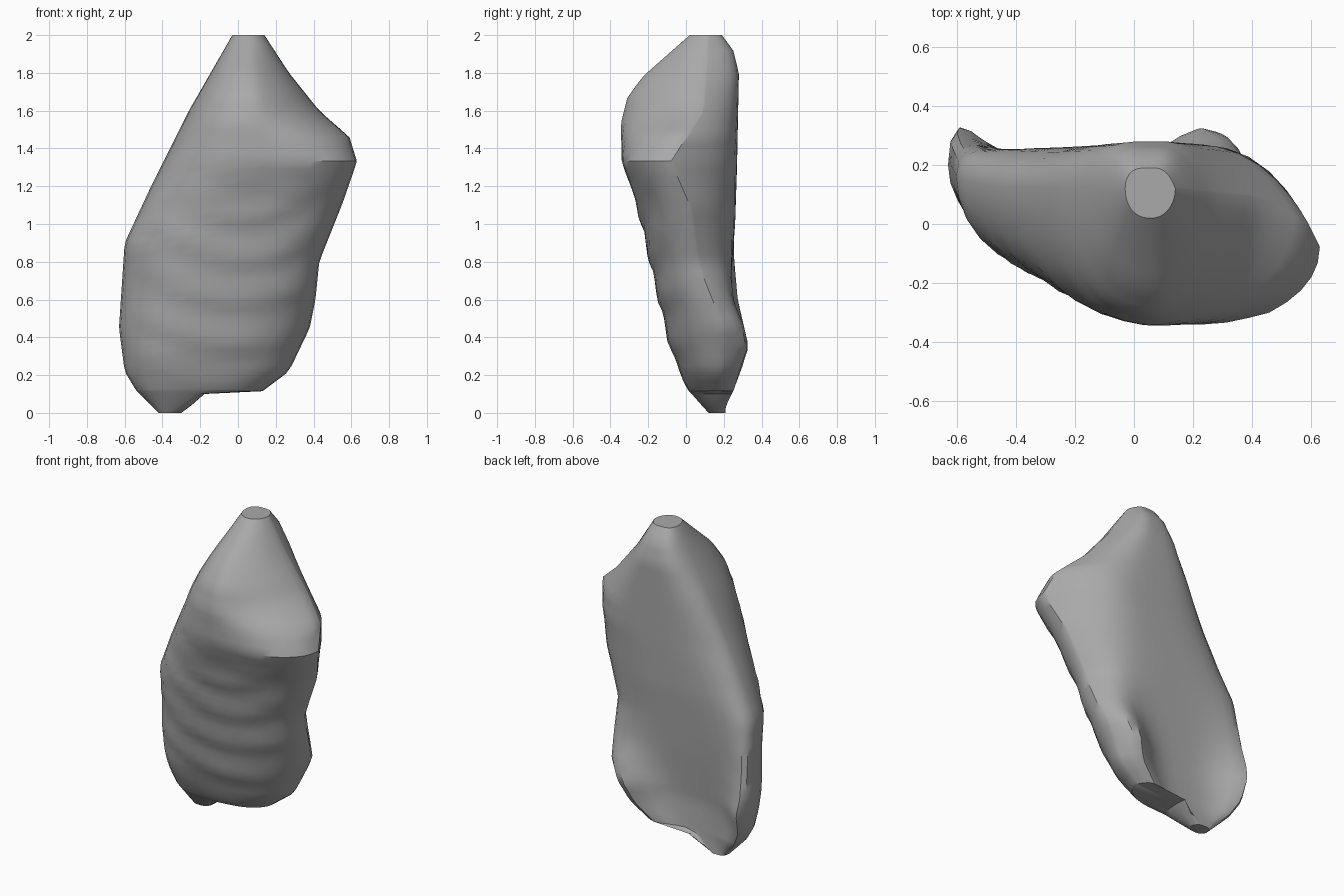
import bpy
import bmesh
import math
import random

cube = bpy.data.objects.get("Cube")
if cube:
    bpy.data.objects.remove(cube, do_unlink=True)

random.seed(4)
SIDE_STEPS = 18
LEVEL_COUNT = 48

# Outline curves: (height, value) keys, from the base to the tip
LEFT_X = [(0, -.42), (.12, -.54), (.22, -.6), (.45, -.63), (.9, -.6), (1.2, -.46), (1.6, -.26), (2, -.03)]
RIGHT_X = [(0, -.3), (.06, -.22), (.1, -.18), (.115, .13), (.22, .27), (.45, .38), (.6, .41), (.8, .43),
           (1.1, .55), (1.33, .63), (1.46, .59), (1.6, .43), (1.8, .27), (2, .14)]
LEFT_Y = [(0, .16), (.25, .2), (.6, .2), (1.1, .13), (2, .12)]
RIGHT_Y = [(0, .17), (.45, .2), (.8, .06), (1.1, .02), (1.33, -.08), (1.6, .09), (2, .12)]
FRONT_Y = [(0, .12), (.12, .01), (.33, -.08), (.66, -.16), (1.1, -.26), (1.33, -.34),
           (1.53, -.345), (1.67, -.31), (1.78, -.23), (2, .02)]
BACK_Y = [(0, .21), (.3, .2), (.6, .23), (1, .26), (1.3, .27), (1.8, .28), (1.92, .25), (2, .19)]
RIM = [(0, 0), (.12, .06), (.35, .13), (.6, .06), (1, .02), (1.3, 0)]
CREST_X = [(0, -.36), (.115, -.2), (.5, -.1), (1, .03), (1.33, .15), (1.53, .1), (2, .06)]
FULLNESS = [(0, 2.6), (1.2, 2.6), (1.33, 2.8), (1.55, 1.3), (1.85, 1.3), (2, 2)]


def sample(keys, z):
    """Read a curve at a height."""
    if z <= keys[0][0]:
        return keys[0][1]
    for (za, a), (zb, b) in zip(keys, keys[1:]):
        if z <= zb:
            return a + (b - a) * (z - za) / (zb - za)
    return keys[-1][1]


def growth_ridge(x, z):
    """Stepped arcs that spread down from the crown."""
    radius = math.hypot(x - .02, z - 1.4)
    phase = (radius / .22) % 1
    step = phase / .7 if phase < .7 else (1 - phase) / .3
    fade = min(1, max(0, (1.3 - z) / .2)) * min(1, z / .3)
    return .015 * (.5 - step) * fade


def section(z):
    """Closed outline at one height: front half, then back half."""
    left, right = sample(LEFT_X, z), sample(RIGHT_X, z)
    crest, full = sample(CREST_X, z), sample(FULLNESS, z)
    front, back, rim = sample(FRONT_Y, z), sample(BACK_Y, z), sample(RIM, z)
    rough = .008 * math.sin(math.pi * z / 2)
    points = []
    for j in range(2 * SIDE_STEPS):
        u = -math.cos(math.pi * j / SIDE_STEPS)
        reach = right - crest if u > 0 else crest - left
        x = crest + reach * u
        edge = sample(RIGHT_Y if u > 0 else LEFT_Y, z)
        if j <= SIDE_STEPS:
            power = full if u > 0 else 2.6
            bulge = math.sqrt(max(0, 1 - abs(u) ** power))
            y = edge + (front - edge + growth_ridge(x, z)) * bulge
            y += random.uniform(-rough, rough) * abs(u) * bulge
        else:
            w = 1 - u ** 3 if u > 0 else math.sqrt(1 - u ** 4)
            y = edge + (back - edge) * w + rim * 4 * w * (1 - w)
        points.append((x, y, z))
    return points


# Shell body: lofted sections with flat caps, and two rows for the step in the lower lip
heights = {2 * i / LEVEL_COUNT for i in range(LEVEL_COUNT + 1)} | {.1, .115}
bm = bmesh.new()
rings = [[bm.verts.new(p) for p in section(z)] for z in sorted(heights)]
for low, high in zip(rings, rings[1:]):
    for j in range(len(low)):
        k = (j + 1) % len(low)
        bm.faces.new((low[j], low[k], high[k], high[j]))
bm.faces.new(rings[0][::-1])
bm.faces.new(rings[-1])
bmesh.ops.remove_doubles(bm, verts=bm.verts, dist=.0005)
bmesh.ops.recalc_face_normals(bm, faces=bm.faces)
mesh = bpy.data.meshes.new("shell")
bm.to_mesh(mesh)
bm.free()
shell = bpy.data.objects.new("shell", mesh)
bpy.context.collection.objects.link(shell)

# Plain grey material
grey = bpy.data.materials.new("shell_grey")
grey.use_nodes = True
colour = (.4, .4, .4, 1)
grey.diffuse_color = colour
grey.node_tree.nodes["Principled BSDF"].inputs["Base Color"].default_value = colour
mesh.materials.append(grey)

# Smooth shading that keeps the creases
bpy.context.view_layer.objects.active = shell
shell.select_set(True)
bpy.ops.object.shade_smooth_by_angle(angle=math.radians(35))
